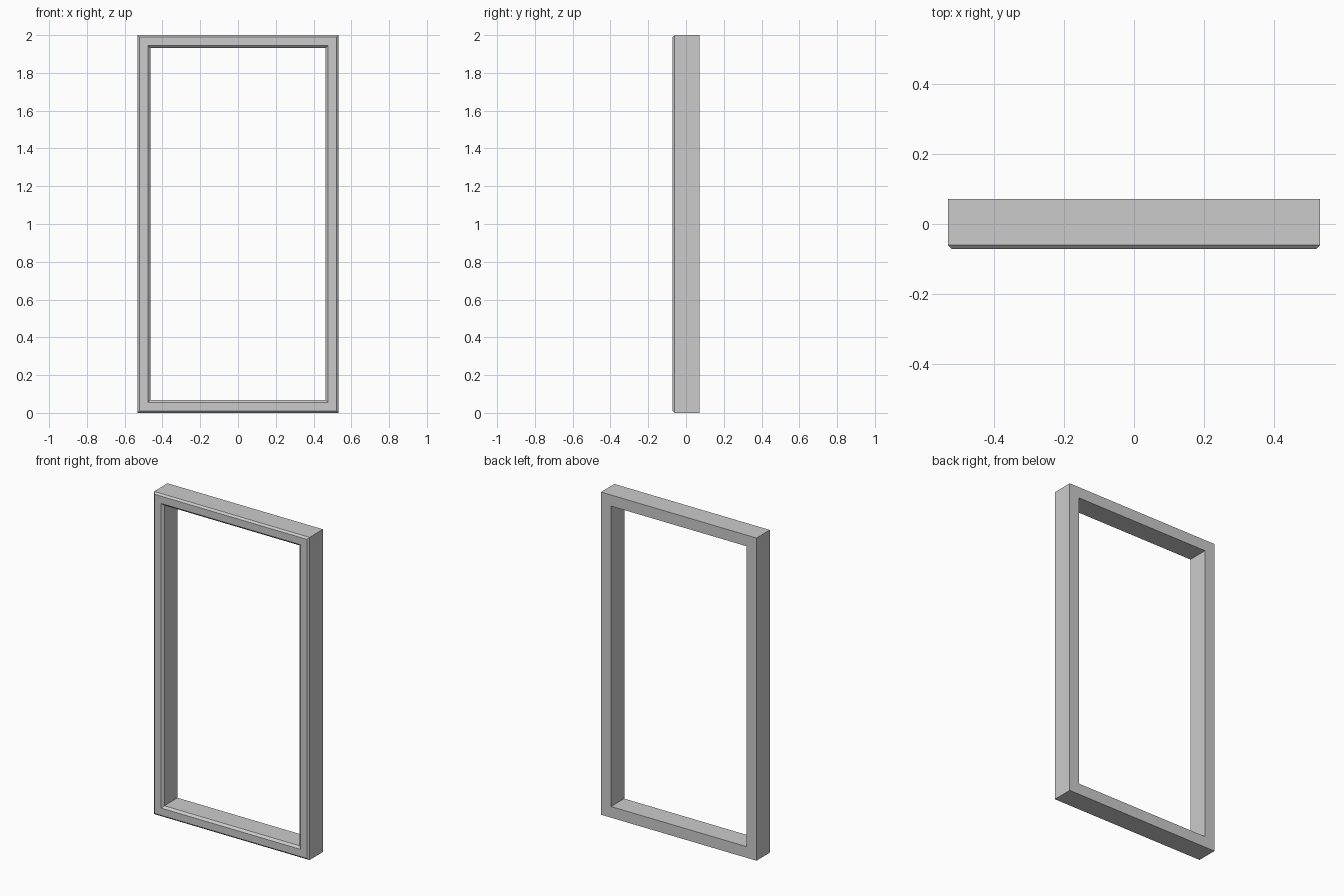
import bpy, bmesh

if "Cube" in bpy.data.objects:
    bpy.data.objects.remove(bpy.data.objects["Cube"])

HALF_WIDTH, HEIGHT, HALF_DEPTH = 0.533, 2.0, 0.071
RAIL = 0.069           # face width of the frame members
OUT_CH, IN_CH = 0.011, 0.013   # front edge chamfers

# Moulding section: (inset from the outer edge, y)
profile = [
    (0, HALF_DEPTH),
    (0, -HALF_DEPTH + OUT_CH),
    (OUT_CH, -HALF_DEPTH),
    (RAIL - IN_CH, -HALF_DEPTH),
    (RAIL, -HALF_DEPTH + IN_CH),
    (RAIL, HALF_DEPTH),
]


def rectangle(bm, inset, y):
    """One mitred rectangular loop, inset from the outer edge."""
    w, lo, hi = HALF_WIDTH - inset, inset, HEIGHT - inset
    return [bm.verts.new((x, y, z)) for x, z in ((-w, lo), (w, lo), (w, hi), (-w, hi))]


# Frame: sweep the closed section around the rectangle
bm = bmesh.new()
loops = [rectangle(bm, inset, y) for inset, y in profile]
for a, b in zip(loops, loops[1:] + loops[:1]):
    for i in range(4):
        j = (i + 1) % 4
        bm.faces.new((a[i], a[j], b[j], b[i]))
bmesh.ops.recalc_face_normals(bm, faces=bm.faces)

mesh = bpy.data.meshes.new("frame")
bm.to_mesh(mesh)
bm.free()
bpy.context.collection.objects.link(bpy.data.objects.new("frame", mesh))
